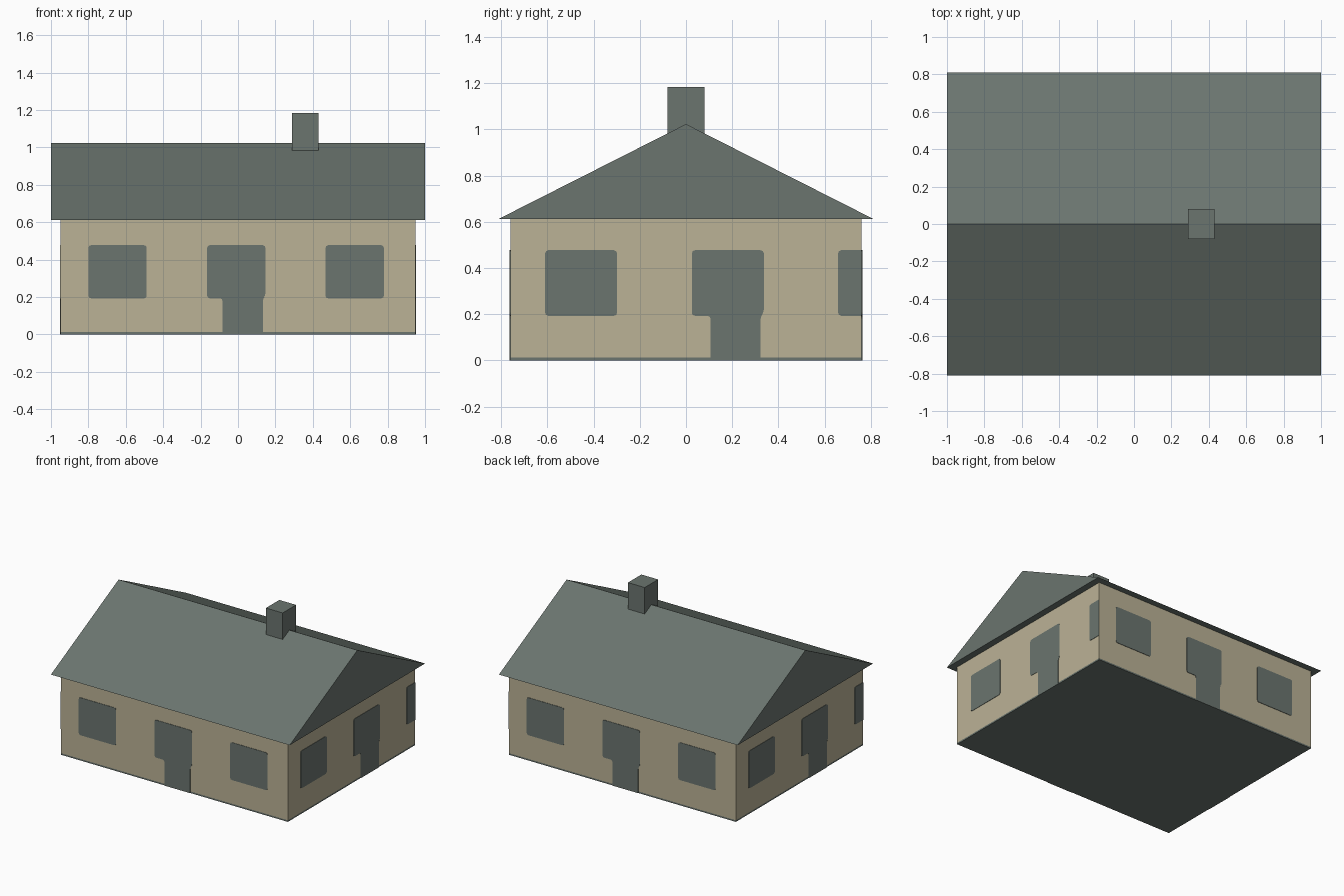
import bpy, bmesh, math
from mathutils import Matrix, Vector

if "Cube" in bpy.data.objects:
    bpy.data.objects.remove(bpy.data.objects["Cube"])

HX, HY, EAVE, RIDGE = 0.95, 0.76, 0.613, 1.023


def material(name, rgb):
    lin = [(c / 255 / 12.92) if c < 10 else ((c / 255 + 0.055) / 1.055) ** 2.4 for c in rgb]
    m = bpy.data.materials.new(name)
    m.diffuse_color = (*lin, 1)
    m.use_nodes = True
    m.node_tree.nodes["Principled BSDF"].inputs["Base Color"].default_value = m.diffuse_color
    return m


SLATE = material("slate_grey", (107, 117, 111))
TAN = material("tan_plaster", (187, 178, 150))


def finish(bm, name, *mats):
    me = bpy.data.meshes.new(name)
    bm.to_mesh(me)
    bm.free()
    ob = bpy.data.objects.new(name, me)
    bpy.context.collection.objects.link(ob)
    for m in mats:
        me.materials.append(m)
    return ob


def box(size, centre):
    bm = bmesh.new()
    bmesh.ops.create_cube(bm, size=1)
    bmesh.ops.scale(bm, vec=size, verts=bm.verts)
    bmesh.ops.translate(bm, vec=centre, verts=bm.verts)
    return bm


# Walls: tan, with a thin slate strip and floor at the bottom
bm = box((2 * HX, 2 * HY, EAVE), (0, 0, EAVE / 2))
bmesh.ops.bisect_plane(bm, geom=bm.verts[:] + bm.edges[:] + bm.faces[:],
                       plane_co=(0, 0, 0.012), plane_no=(0, 0, 1))
for f in bm.faces:
    f.material_index = 1 if f.calc_center_median().z < 0.012 else 0
finish(bm, "walls", TAN, SLATE)

# Roof: triangular profile extruded along x
bm = bmesh.new()
tri = bm.faces.new([bm.verts.new((-1, y, z)) for y, z in
                    ((-0.81, EAVE), (0.81, EAVE), (0, RIDGE))])
ends = [bm.verts.new(v.co + Vector((2, 0, 0))) for v in tri.verts]
base = list(tri.verts)
for i in range(3):
    j = (i + 1) % 3
    bm.faces.new((base[i], base[j], ends[j], ends[i]))
bm.faces.new(ends)
bmesh.ops.recalc_face_normals(bm, faces=bm.faces)
finish(bm, "roof", SLATE)

# Chimney straddling the ridge
finish(box((0.14, 0.16, 0.27), (0.36, 0, 1.048)), "chimney", SLATE)


def plate(name, outline, side, width, depth):
    """Thin plate on a wall; outline is (distance from the left corner, height)."""
    bm = bmesh.new()
    bm.faces.new([bm.verts.new((u - width / 2, -depth, z)) for u, z in outline])
    corners = [v for v in bm.verts if v.co.z > 0.02 and v.co.x < width / 2 - 0.001]
    bmesh.ops.bevel(bm, geom=corners, offset=0.014, segments=2, profile=0.5,
                    affect='VERTICES')
    bmesh.ops.recalc_face_normals(bm, faces=[])
    bm.transform(Matrix.Rotation(side * math.pi / 2, 4, 'Z'))
    ob = finish(bm, name, SLATE)
    mod = ob.modifiers.new("thickness", 'SOLIDIFY')
    mod.thickness, mod.offset = 0.003, 1


# The same window, door, window row starts at the left corner of every wall
for side, wall in enumerate(("front", "right", "back", "left")):
    width, depth = (2 * HX, HY) if side % 2 == 0 else (2 * HY, HX)
    for u, name in ((0.15, "left_window"), (1.418, "right_window")):
        end = min(u + 0.312, width)
        plate(f"{wall}_{name}", [(u, 0.193), (end, 0.193), (end, 0.477), (u, 0.477)],
              side, width, depth)
    plate(f"{wall}_door", [(0.867, 0), (1.083, 0), (1.083, 0.193), (1.097, 0.207),
                           (1.097, 0.477), (0.785, 0.477), (0.785, 0.193),
                           (0.867, 0.193)], side, width, depth)
